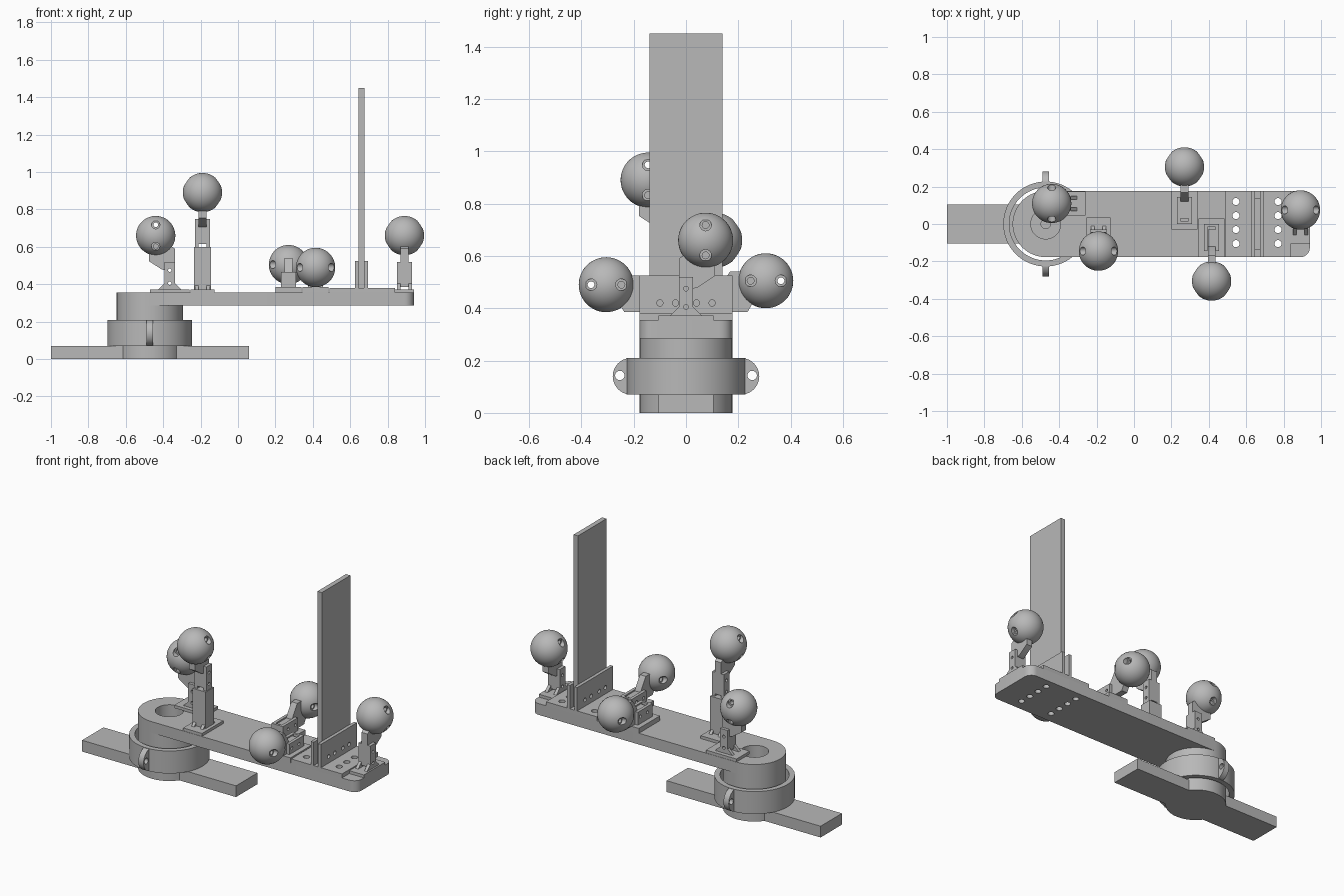
import bpy, bmesh, math
from mathutils import Matrix, Vector

if "Cube" in bpy.data.objects:
    bpy.data.objects.remove(bpy.data.objects["Cube"], do_unlink=True)

grey = bpy.data.materials.new("plain grey")
grey.use_nodes = True
grey.diffuse_color = (0.48, 0.48, 0.48, 1)
grey.node_tree.nodes["Principled BSDF"].inputs["Base Color"].default_value = (0.48, 0.48, 0.48, 1)

X, Y, Z = Vector((1, 0, 0)), Vector((0, 1, 0)), Vector((0, 0, 1))


def finish(name, bm, frame=Matrix()):
    bm.transform(frame)
    bmesh.ops.recalc_face_normals(bm, faces=bm.faces)
    mesh = bpy.data.meshes.new(name)
    bm.to_mesh(mesh)
    bm.free()
    mesh.materials.append(grey)
    ob = bpy.data.objects.new(name, mesh)
    bpy.context.collection.objects.link(ob)
    return ob


def add_prism(bm, pts, a, b, plane="xy"):
    """Extrude a 2D outline from a to b along the axis normal to its plane."""
    def place(p, d):
        return (p[0], p[1], d) if plane == "xy" else (p[0], d, p[1]) if plane == "xz" else (d, p[0], p[1])
    low = [bm.verts.new(place(p, a)) for p in pts]
    high = [bm.verts.new(place(p, b)) for p in pts]
    bm.faces.new(low)
    bm.faces.new(high)
    for i in range(len(pts)):
        j = (i + 1) % len(pts)
        bm.faces.new((low[i], low[j], high[j], high[i]))


def prism(name, pts, a, b, plane="xy", frame=Matrix()):
    bm = bmesh.new()
    add_prism(bm, pts, a, b, plane)
    return finish(name, bm, frame)


def rect(x0, x1, y0, y1):
    return [(x0, y0), (x1, y0), (x1, y1), (x0, y1)]


def box(name, x0, x1, y0, y1, z0, z1, frame=Matrix()):
    return prism(name, rect(x0, x1, y0, y1), z0, z1, "xy", frame)


def arc(cx, cy, r, start, end, n):
    return [(cx + r * math.cos(math.radians(start + (end - start) * i / n)),
             cy + r * math.sin(math.radians(start + (end - start) * i / n))) for i in range(n + 1)]


def circle(cx, cy, r, n=64):
    return arc(cx, cy, r, 0, 360, n)[:-1]


def cut(ob, rods, frame=Matrix()):
    """Remove round rods, each given as radius, centre, axis and length."""
    bm = bmesh.new()
    for r, p, axis, length in rods:
        turn = axis.to_track_quat("Z", "Y").to_matrix().to_4x4()
        bmesh.ops.create_cone(bm, cap_ends=True, segments=24 if r < 0.05 else 64, radius1=r,
                              radius2=r, depth=length, matrix=Matrix.Translation(p) @ turn)
    cutter = finish("cutter", bm, frame)
    cutter.hide_render = True
    mod = ob.modifiers.new("holes", "BOOLEAN")
    mod.operation, mod.solver, mod.object = "DIFFERENCE", "EXACT", cutter
    bpy.context.view_layer.objects.active = ob
    bpy.ops.object.modifier_apply(modifier=mod.name)
    bpy.data.objects.remove(cutter, do_unlink=True)


def smooth(ob):
    bpy.ops.object.select_all(action="DESELECT")
    ob.select_set(True)
    bpy.context.view_layer.objects.active = ob
    bpy.ops.object.shade_smooth_by_angle(angle=math.radians(30))


# Foot bar with its round hub
HUB = -0.472
R = 0.177
box("foot_bar", -1, 0.06, -0.105, 0.105, 0, 0.07)
smooth(prism("foot_disc", circle(HUB, 0, R), 0, 0.07))

# Clamp ring around the pivot, with a pierced ear front and back
ring = prism("clamp_ring", circle(HUB, 0, 0.227), 0.07, 0.21)
cut(ring, [(0.195, (HUB, 0, 0.14), Z, 0.4)])
smooth(ring)
for side, label in ((-1, "front"), (1, "back")):
    outline = [(side * y, z) for y, z in
               [(0.2, 0.07)] + arc(0.21, 0.14, 0.07, -90, 90, 20) + [(0.2, 0.21)]]
    ear = prism(label + "_clamp_ear", outline, HUB - 0.018, HUB + 0.018, "yz")
    cut(ear, [(0.018, (HUB, side * 0.253, 0.143), X, 0.2)])
    smooth(ear)

# Pivot drum and the long arm with a round end
drum = prism("pivot_drum", circle(HUB, 0, R), 0.07, 0.285)
cut(drum, [(0.08, (HUB, 0, 0.285), Z, 0.1)])
cut(drum, [(0.025, (HUB, 0, 0.2), Z, 0.2)])
smooth(drum)
corner = 0.05
arm = prism("long_arm", arc(HUB, 0, R, 90, 270, 32)
            + arc(0.94 - corner, -R + corner, corner, -90, 0, 8)
            + arc(0.94 - corner, R - corner, corner, 0, 90, 8), 0.285, 0.355)
bolts = [(0.019, (x, y, 0.33), Z, 0.3) for x in (0.545, 0.77) for y in (0.12, 0.045, -0.03, -0.105)]
cut(arm, bolts + [(0.08, (HUB, 0, 0.32), Z, 0.2)])
smooth(arm)

# Upright blade held between two pierced walls on a raised plate
plate = box("blade_plate", 0.49, 0.84, -R, R, 0.355, 0.38)
cut(plate, bolts)
smooth(plate)
box("upright_blade", 0.645, 0.675, -0.14, 0.14, 0.38, 1.45)
for x0, label in ((0.625, "inner"), (0.675, "outer")):
    wall = box(label + "_blade_wall", x0, x0 + 0.02, -R, R, 0.38, 0.525)
    cut(wall, [(0.012, (x0, y, 0.42), X, 0.1) for y in (-0.1, -0.04, 0.04, 0.1)])
    smooth(wall)


def stand(name, origin, up, lean, lift=0, reach=0.305, half_width=0.065, flat=False):
    """Ball on a bent stem in a forked post; local x leans, local z points up the post."""
    side = up.cross(lean)
    frame = Matrix.Translation(origin) @ Matrix((lean, side, up)).transposed().to_4x4()
    pins = [(0.009, (0, 0, lift + h), Y, 0.3) for h in (0.05, 0.12)]

    if flat:
        # Fork lying on a floor plate
        x, y = origin[0], origin[1]
        ends = sorted((y - 0.03 * up.y, y + R * up.y))
        box(name + "_floor_plate", x - 0.07, x + 0.07, *ends, 0.355, 0.385)
        low = 0.385 - origin[2]
        fork = rect(low, 0.035, 0, 0.145)
        box(name + "_fork_back", low, 0.035, -0.021, 0.021, 0, 0.015, frame)
    else:
        box(name + "_base", -0.105, 0.105, -half_width, half_width, 0, 0.018, frame)
        low = -0.027
        fork = [(-0.06, 0.018), (0.06, 0.018), (0.027, 0.05), (0.027, lift + 0.165),
                (-0.027, lift + 0.165), (-0.027, 0.05)]
        if lift:
            box(name + "_riser", -0.04, 0.04, -0.045, 0.045, 0.018, lift + 0.015, frame)

    # Fork cheeks on both sides of the stem
    for s, label in ((-1, "_right"), (1, "_left")):
        cheek = prism(name + label + "_cheek", fork, s * 0.021, s * 0.04, "xz", frame)
        cut(cheek, pins, frame)
        smooth(cheek)

    # Bent stem
    profile = [(low, 0.03), (0.027, 0.03), (0.027, 0.12), (0.045, 0.125), (0.11, 0.168),
               (0.11, 0.27), (0.05, 0.29), (low, 0.235)]
    stem = prism(name + "_stem", [(u, h + lift) for u, h in profile], -0.0205, 0.0205, "xz", frame)
    cut(stem, pins, frame)
    smooth(stem)

    # Ball with two counterbored cross holes
    bm = bmesh.new()
    bmesh.ops.create_uvsphere(bm, u_segments=48, v_segments=24, radius=0.105,
                              matrix=Matrix.Translation((0.075, 0, reach + lift)))
    ball = finish(name + "_ball", bm, frame)
    spots = [(0.075, 0, reach + lift + d) for d in (-0.058, 0.058)]
    cut(ball, [(0.022, (p[0], s * 0.12, p[2]), Y, 0.1) for p in spots for s in (-1, 1)], frame)
    cut(ball, [(0.013, p, Y, 0.4) for p in spots], frame)
    smooth(ball)


stand("pivot_stand", (-0.365, 0.11, 0.355), Z, -X)
stand("tall_stand", (-0.19, -0.07, 0.355), Z, -Y, lift=0.23)
stand("end_stand", (0.89, 0, 0.355), Z, Y, half_width=0.05)
stand("back_stand", (0.27, 0, 0.43), Y, Z, flat=True)
stand("front_stand", (0.415, 0, 0.415), -Y, Z, flat=True)
